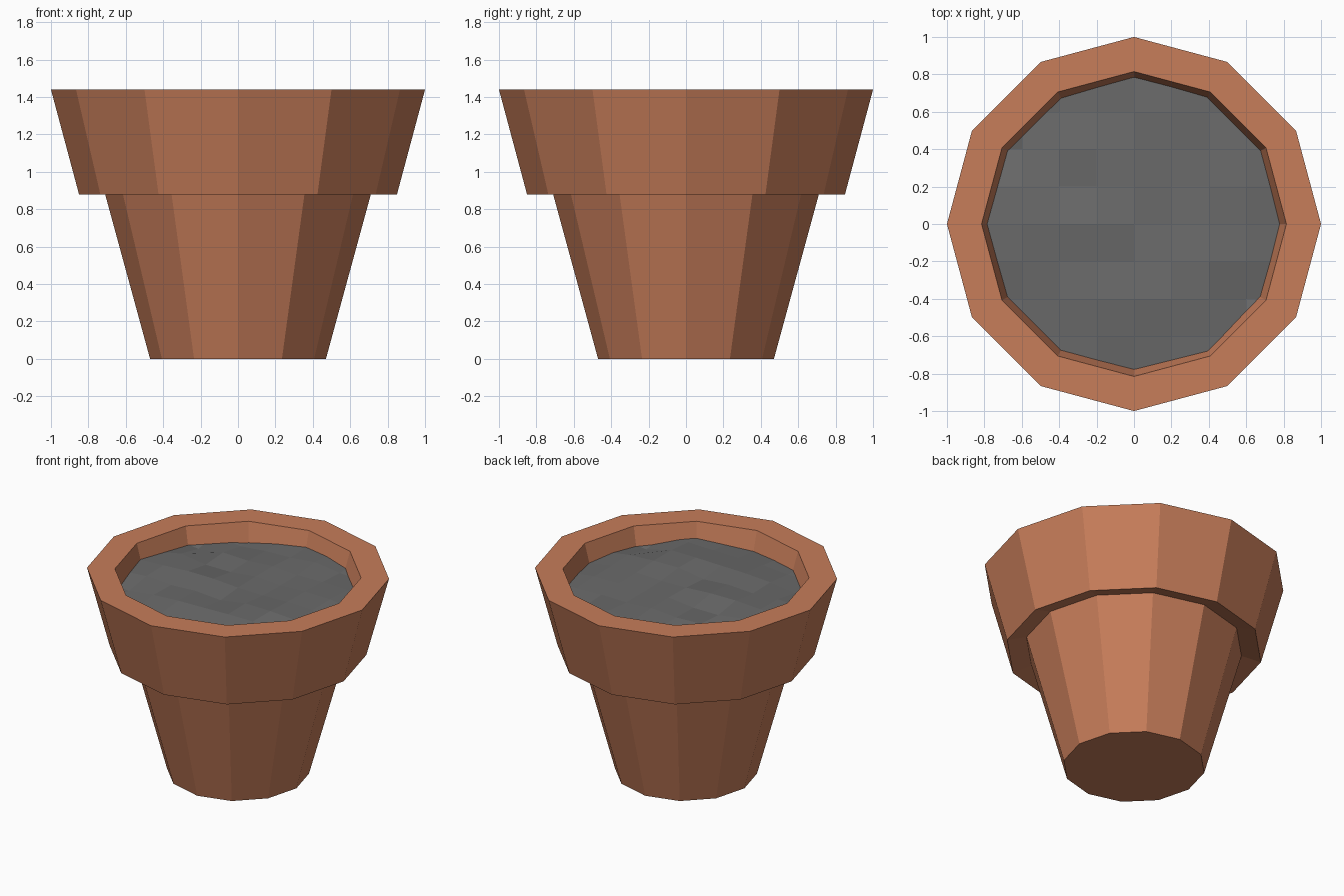
import bpy, bmesh, math, random
from mathutils import Vector

cube = bpy.data.objects.get("Cube")
if cube:
    bpy.data.objects.remove(cube, do_unlink=True)

random.seed(4)
SIDES = 12


def material(name, rgb):
    mat = bpy.data.materials.new(name)
    mat.use_nodes = True
    mat.diffuse_color = (*rgb, 1)
    mat.node_tree.nodes["Principled BSDF"].inputs["Base Color"].default_value = (*rgb, 1)
    return mat


def add_object(name, bm, mat):
    mesh = bpy.data.meshes.new(name)
    bm.to_mesh(mesh)
    bm.free()
    mesh.materials.append(mat)
    obj = bpy.data.objects.new(name, mesh)
    bpy.context.collection.objects.link(obj)
    return obj


terracotta = material("terracotta", (0.57, 0.205, 0.102))
soil_grey = material("soil_grey", (0.145, 0.145, 0.145))

# Pot: one faceted profile from the base, over the collar and down inside
profile = [(0.47, 0), (0.72, 0.915), (0.85, 0.88), (1, 1.44), (0.815, 1.44), (0.75, 1.2)]
bm = bmesh.new()
rings = []
for r, z in profile:
    angles = [math.tau * i / SIDES for i in range(SIDES)]
    rings.append([bm.verts.new((r * math.cos(a), r * math.sin(a), z)) for a in angles])
for low, high in zip(rings, rings[1:]):
    for i in range(SIDES):
        j = (i + 1) % SIDES
        bm.faces.new((low[i], low[j], high[j], high[i]))
bm.faces.new(rings[0][::-1])
bm.faces.new(rings[-1])
add_object("pot", bm, terracotta)

# Soil: a lumpy square grid trimmed to the sloping inner wall
bm = bmesh.new()
bmesh.ops.create_grid(bm, x_segments=8, y_segments=8, size=0.8)
for v in bm.verts:
    inside = math.hypot(v.co.x, v.co.y) < 0.7
    v.co.z = (1.335 if inside else 1.315) + random.uniform(-0.018, 0.018)
apothem = 0.815 * math.cos(math.pi / SIDES)
for i in range(SIDES):
    a = math.tau * (i + 0.5) / SIDES
    out = Vector((math.cos(a), math.sin(a), 0))
    bmesh.ops.bisect_plane(
        bm, geom=bm.verts[:] + bm.edges[:] + bm.faces[:],
        plane_co=out * apothem + Vector((0, 0, 1.44)),
        plane_no=out - Vector((0, 0, 0.26)), clear_outer=True)
add_object("soil", bm, soil_grey)
